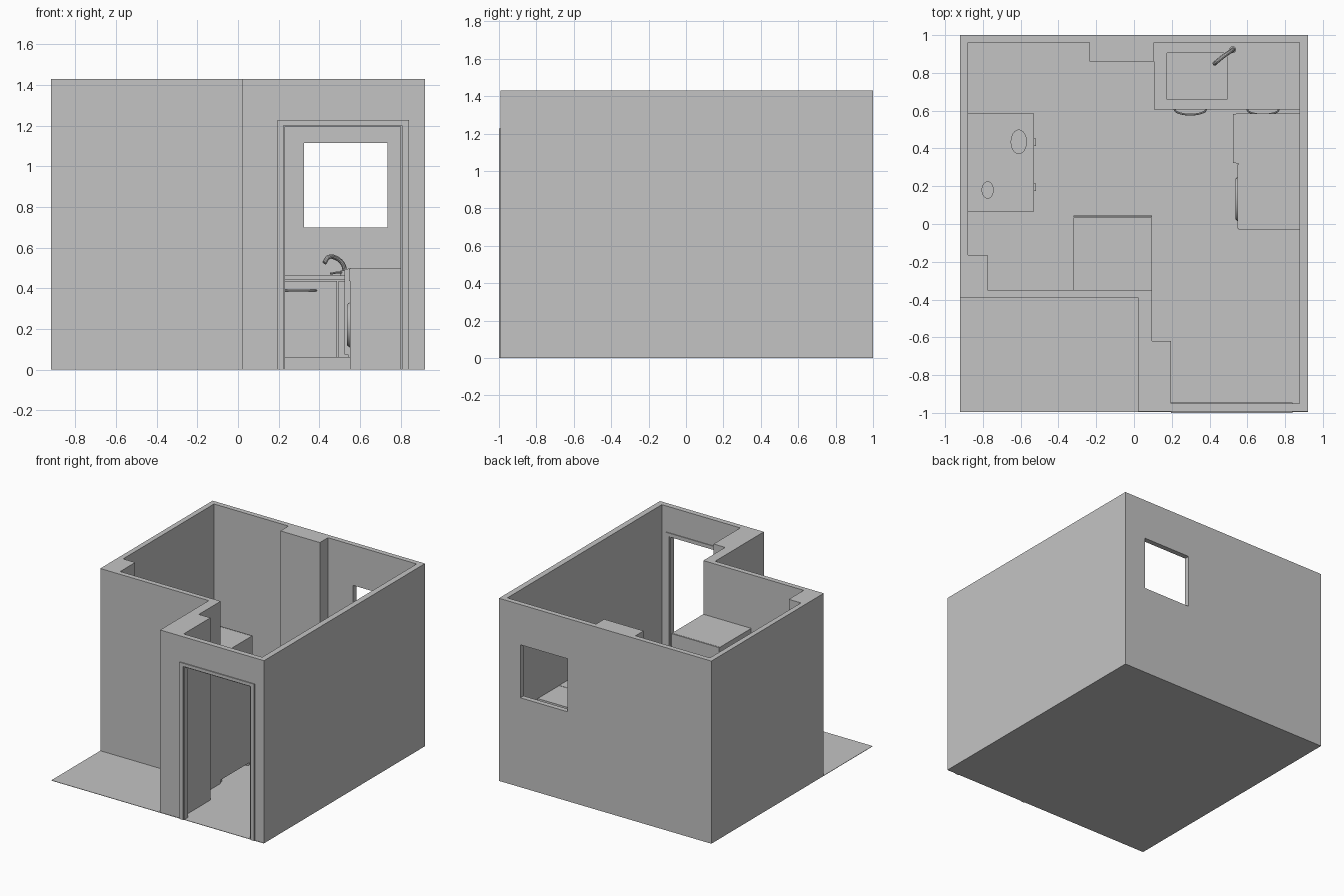
import bpy, bmesh, math
from mathutils import Vector

if "Cube" in bpy.data.objects:
    bpy.data.objects.remove(bpy.data.objects["Cube"])

grey = bpy.data.materials.new("plain grey")
grey.diffuse_color = (0.55, 0.55, 0.55, 1)
grey.use_nodes = True
grey.node_tree.nodes["Principled BSDF"].inputs["Base Color"].default_value = grey.diffuse_color


def finish(name, bm):
    bmesh.ops.recalc_face_normals(bm, faces=bm.faces)
    me = bpy.data.meshes.new(name)
    bm.to_mesh(me)
    bm.free()
    me.materials.append(grey)
    ob = bpy.data.objects.new(name, me)
    bpy.context.collection.objects.link(ob)
    return ob


def boxes(name, *spans):
    """One object made of boxes, each given as x0, x1, y0, y1, z0, z1."""
    bm = bmesh.new()
    for x0, x1, y0, y1, z0, z1 in spans:
        vs = bmesh.ops.create_cube(bm, size=1)["verts"]
        for v in vs:
            v.co = Vector((x1 if v.co.x > 0 else x0,
                           y1 if v.co.y > 0 else y0,
                           z1 if v.co.z > 0 else z0))
    return finish(name, bm)


def cut(ob, *span):
    cutter = boxes("cutter", span)
    mod = ob.modifiers.new("cut", "BOOLEAN")
    mod.operation, mod.solver, mod.object = "DIFFERENCE", "EXACT", cutter
    bpy.context.view_layer.objects.active = ob
    bpy.ops.object.modifier_apply(modifier=mod.name)
    bpy.data.objects.remove(cutter, do_unlink=True)


def smooth(ob):
    bpy.ops.object.select_all(action="DESELECT")
    ob.select_set(True)
    bpy.context.view_layer.objects.active = ob
    bpy.ops.object.shade_smooth_by_angle(angle=math.radians(35))


def disc(name, centre, rx, ry, depth, axis="Z", taper=1.0):
    bm = bmesh.new()
    bmesh.ops.create_cone(bm, cap_ends=True, segments=32, radius1=1, radius2=taper, depth=depth)
    for v in bm.verts:
        x, y, z = v.co.x * rx, v.co.y * ry, v.co.z
        v.co = Vector((x, y, z) if axis == "Z" else (-z, x, y)) + Vector(centre)
    ob = finish(name, bm)
    smooth(ob)
    return ob


def tube(name, points, radius):
    cu = bpy.data.curves.new(name, "CURVE")
    cu.dimensions, cu.bevel_depth, cu.bevel_resolution = "3D", radius, 3
    cu.use_fill_caps = True
    sp = cu.splines.new("BEZIER")
    sp.bezier_points.add(len(points) - 1)
    for bp, p in zip(sp.bezier_points, points):
        bp.co = p
        bp.handle_left_type = bp.handle_right_type = "AUTO"
    tmp = bpy.data.objects.new(name, cu)
    bpy.context.collection.objects.link(tmp)
    bm = bmesh.new()
    bm.from_mesh(tmp.to_mesh())
    bpy.data.objects.remove(tmp, do_unlink=True)
    ob = finish(name, bm)
    smooth(ob)
    return ob


# Floor under the room and the porch corner
boxes("floor", (-0.92, 0.92, -0.995, 1.0, 0, 0.003))

# Walls: plan outline filled between two loops and raised
H = 1.43
outer = [(-0.92, -0.39), (0.02, -0.39), (0.02, -0.992), (0.92, -0.992), (0.92, 1), (-0.92, 1)]
inner = [(-0.88, -0.165), (-0.775, -0.165), (-0.775, -0.35), (0.095, -0.35),
         (0.095, -0.62), (0.195, -0.62), (0.195, -0.95), (0.875, -0.95),
         (0.875, 0.96), (0.107, 0.96), (0.107, 0.86), (-0.235, 0.86),
         (-0.235, 0.96), (-0.88, 0.96)]
bm = bmesh.new()
edges = []
for loop in (outer, inner):
    vs = [bm.verts.new((x, y, 0)) for x, y in loop]
    edges += [bm.edges.new((vs[i - 1], vs[i])) for i in range(len(vs))]
bmesh.ops.triangle_fill(bm, edges=edges, use_beauty=True)
ext = bmesh.ops.extrude_face_region(bm, geom=bm.faces[:])
for g in ext["geom"]:
    if isinstance(g, bmesh.types.BMVert):
        g.co.z = H
walls = finish("walls", bm)
cut(walls, 0.225, 0.807, -1.1, -0.9, -0.1, 1.202)    # doorway
cut(walls, 0.325, 0.735, 0.9, 1.1, 0.70, 1.115)      # window opening

# Door frame: lining plus casing on both wall faces
boxes("door_lining",
      (0.225, 0.232, -0.992, -0.95, 0, 1.202),
      (0.80, 0.807, -0.992, -0.95, 0, 1.202),
      (0.232, 0.80, -0.992, -0.95, 1.195, 1.202))
for name, y0, y1 in (("outer_casing", -1.0, -0.992), ("inner_casing", -0.95, -0.944)):
    boxes(name, (0.195, 0.225, y0, y1, 0, 1.227),
          (0.807, 0.84, y0, y1, 0, 1.227),
          (0.225, 0.807, y0, y1, 1.202, 1.227))

# Sink cabinet
boxes("sink_cabinet", (0.11, 0.873, 0.63, 0.958, 0.06, 0.44),
      (0.11, 0.873, 0.66, 0.958, 0.003, 0.06))
boxes("sink_cabinet_doors", (0.112, 0.488, 0.612, 0.63, 0.06, 0.435),
      (0.494, 0.871, 0.612, 0.63, 0.06, 0.435))
top = boxes("sink_worktop", (0.107, 0.875, 0.605, 0.96, 0.44, 0.462))
cut(top, 0.175, 0.492, 0.658, 0.905, 0.4, 0.5)
boxes("sink_basin", (0.17, 0.497, 0.653, 0.91, 0.345, 0.35),
      (0.17, 0.175, 0.653, 0.91, 0.35, 0.455), (0.492, 0.497, 0.653, 0.91, 0.35, 0.455),
      (0.175, 0.492, 0.653, 0.658, 0.35, 0.455), (0.175, 0.492, 0.905, 0.91, 0.35, 0.455))
for x in (0.212, 0.597):
    tube("cabinet_handle", [(x, 0.612, 0.39), (x + 0.012, 0.594, 0.39),
                            (x + 0.16, 0.594, 0.39), (x + 0.172, 0.612, 0.39)], 0.005)

# Tap
tube("tap_spout", [(0.525, 0.925, 0.462), (0.518, 0.918, 0.515), (0.48, 0.893, 0.55),
                   (0.445, 0.865, 0.553), (0.425, 0.848, 0.525)], 0.011)
disc("tap_base", (0.523, 0.923, 0.475), 0.018, 0.018, 0.026)
tube("tap_lever", [(0.52, 0.92, 0.478), (0.49, 0.9, 0.478), (0.455, 0.88, 0.472)], 0.005)

# Tall-backed counter cabinet beside the washer
boxes("corner_cabinet", (0.54, 0.875, 0.32, 0.585, 0.06, 0.498),
      (0.56, 0.875, 0.32, 0.585, 0.003, 0.06))
boxes("corner_cabinet_door", (0.525, 0.54, 0.322, 0.583, 0.075, 0.495))

# Washing machine with round door
boxes("washer", (0.552, 0.875, -0.03, 0.32, 0.003, 0.5))
disc("washer_door", (0.546, 0.132, 0.22), 0.122, 0.115, 0.018, "X", 0.88)
boxes("washer_panel", (0.547, 0.552, -0.025, 0.315, 0.435, 0.495))

# Fridge on small feet, front towards the back wall
boxes("fridge", (-0.32, 0.095, -0.35, 0.035, 0.03, 1.01))
boxes("fridge_doors", (-0.32, 0.095, 0.037, 0.046, 0.03, 0.62),
      (-0.32, 0.095, 0.037, 0.046, 0.628, 1.01))
for x in (-0.295, 0.07):
    for y in (-0.325, 0.015):
        disc("fridge_foot", (x, y, 0.016), 0.015, 0.015, 0.03)

# Side cabinet with two knobs and two low oval dishes
boxes("side_cabinet", (-0.88, -0.53, 0.065, 0.585, 0.003, 0.46))
for y in (0.195, 0.432):
    boxes("side_cabinet_knob", (-0.53, -0.519, y - 0.02, y + 0.02, 0.34, 0.352))
disc("large_dish", (-0.61, 0.435, 0.464), 0.043, 0.065, 0.01)
disc("small_dish", (-0.775, 0.18, 0.464), 0.032, 0.046, 0.01)
